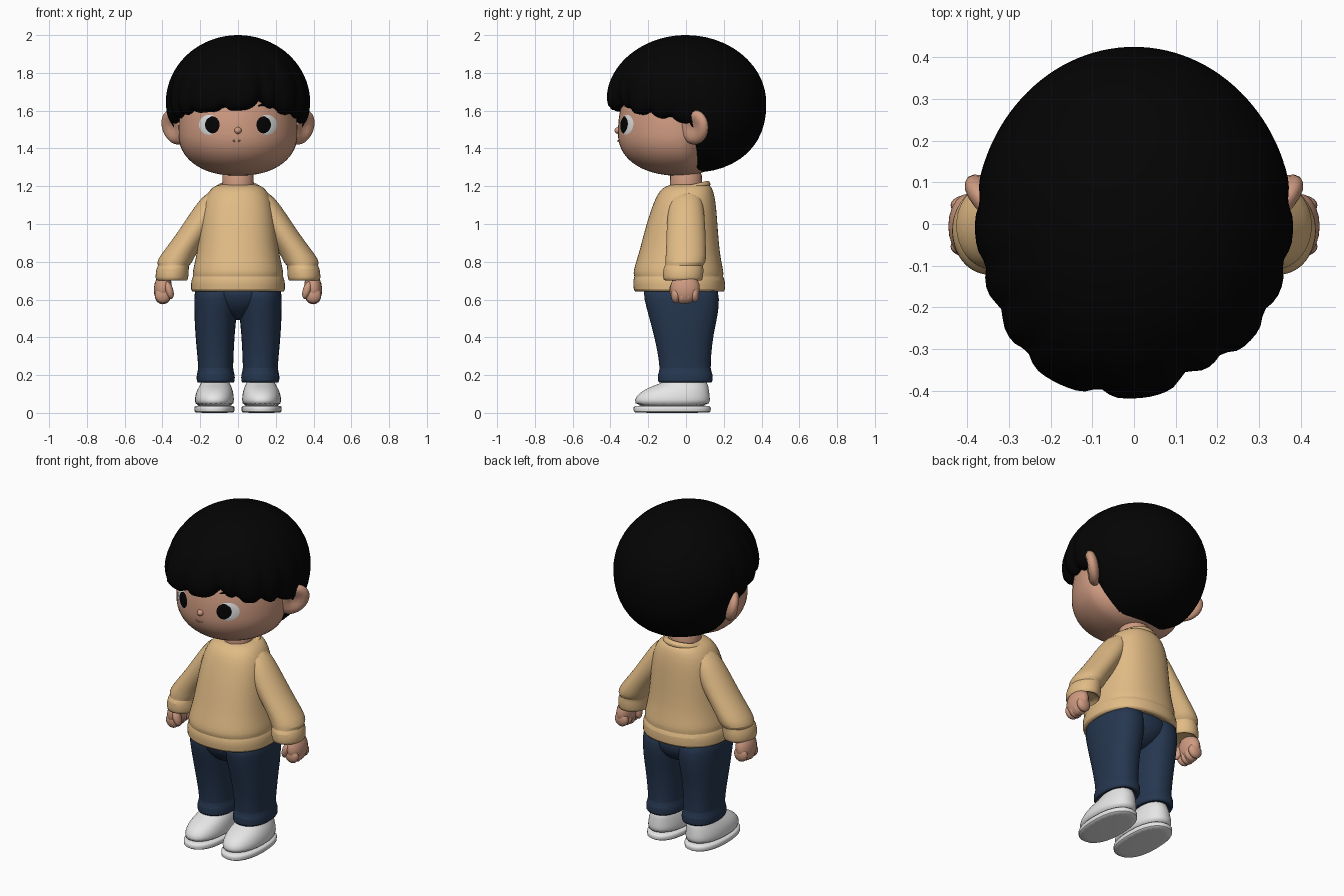
import bpy, bmesh, math
from mathutils import Matrix, Vector

cube = bpy.data.objects.get("Cube")
if cube:
    bpy.data.objects.remove(cube, do_unlink=True)


def material(name, r, g, b):
    mat = bpy.data.materials.new(name)
    mat.use_nodes = True
    mat.diffuse_color = (r, g, b, 1)
    mat.node_tree.nodes["Principled BSDF"].inputs["Base Color"].default_value = (r, g, b, 1)
    return mat


SKIN = material("skin", .62, .325, .22)
SWEATER = material("sweater tan", .75, .495, .235)
DENIM = material("dark denim", .019, .038, .08)
HAIR = material("black hair", .0012, .0012, .0012)
WHITE = material("white shoe", .79, .79, .79)
EYE_WHITE = material("eye white", .74, .74, .74)


def finish(bm, name, mat, subdivide=0, angle=50):
    """Turn a bmesh into a smooth shaded object."""
    bmesh.ops.recalc_face_normals(bm, faces=bm.faces)
    mesh = bpy.data.meshes.new(name)
    bm.to_mesh(mesh)
    bm.free()
    mesh.materials.append(mat)
    obj = bpy.data.objects.new(name, mesh)
    bpy.context.collection.objects.link(obj)
    bpy.ops.object.select_all(action='DESELECT')
    obj.select_set(True)
    bpy.context.view_layer.objects.active = obj
    bpy.ops.object.shade_smooth_by_angle(angle=math.radians(angle))
    if subdivide:
        obj.modifiers.new("Subdivision", 'SUBSURF').levels = subdivide
        obj.modifiers["Subdivision"].render_levels = subdivide
    return obj


def bridge(bm, loops):
    """Skin consecutive closed rings of vertices."""
    for low, high in zip(loops, loops[1:]):
        n = len(low)
        for i in range(n):
            j = (i + 1) % n
            bm.faces.new((low[i], low[j], high[j], high[i]))


def loft(name, mat, sections, side=1, segments=24, power=2.0, subdivide=1):
    """Stack level oval rings given as (z, centre x, centre y, radius x, radius y)."""
    bm = bmesh.new()
    loops = []
    for z, cx, cy, rx, ry in sections:
        ring = []
        for i in range(segments):
            a = math.tau * i / segments
            c, s = math.cos(a), math.sin(a)
            x = math.copysign(abs(c) ** (2 / power), c) * rx
            y = math.copysign(abs(s) ** (2 / power), s) * ry
            ring.append(bm.verts.new((side * (cx + x), cy + y, z)))
        loops.append(ring)
    bridge(bm, loops)
    bm.faces.new(loops[0])
    bm.faces.new(loops[-1])
    return finish(bm, name, mat, subdivide)


def blob(bm, centre, radii, tilt=0):
    matrix = (Matrix.Translation(centre) @ Matrix.Rotation(tilt, 4, 'Y')
              @ Matrix.Diagonal((*radii, 1)))
    return bmesh.ops.create_uvsphere(bm, u_segments=20, v_segments=12, radius=1, matrix=matrix)["verts"]


def interpolate(x, points):
    for (x0, y0), (x1, y1) in zip(points, points[1:]):
        if x <= x1:
            return y0 + (y1 - y0) * (x - x0) / (x1 - x0)
    return points[-1][1]


# Head, tapered at the back to sit inside the hair
HEAD_Z, HEAD_Y, HEAD_RX, HEAD_RY = 1.48, -.03, .315, .33


def head_scale(z):
    d = abs(z - HEAD_Z) / (.225 if z < HEAD_Z else .4)
    return max(1 - d ** 2.2, 0) ** (1 / 2.2)


def face_y(x, z):
    s = head_scale(z)
    return HEAD_Y - HEAD_RY * s * math.sqrt(max(1 - (x / (HEAD_RX * s)) ** 2, 0))


rings = []
for k in range(1, 32):
    c = -math.cos(math.pi * k / 32)
    z = HEAD_Z + c * (.225 if c < 0 else .4)
    rings.append((z, 0, HEAD_Y, HEAD_RX * head_scale(z), HEAD_RY * head_scale(z)))
head = loft("head", SKIN, rings, segments=48, subdivide=0)
for v in head.data.vertices:
    if v.co.y > 0:
        v.co.x *= 1 - 1.6 * v.co.y
        v.co.y *= .75
loft("neck", SKIN, [(1.1, 0, 0, .09, .09), (1.2, 0, 0, .082, .084), (1.32, 0, 0, .09, .09)])


def face_plate(name, mat, cx, cz, rx, rz, lift, bend=0):
    """Thin oval that follows the curve of the face."""
    bm = bmesh.new()
    loops = []
    for k in (1, .75, .5, .25, .02):
        ring = []
        for i in range(28):
            a = math.tau * i / 28
            u = k * math.cos(a)
            x, z = cx + rx * u, cz + rz * k * math.sin(a) + bend * u * u
            ring.append(bm.verts.new((x, face_y(x, z) - lift * (1 if k < 1 else .3), z)))
        loops.append(ring)
    bridge(bm, loops)
    bm.faces.new(loops[-1])
    finish(bm, name, mat)


# Face features and ears
for side, word in ((1, "left"), (-1, "right")):
    face_plate(word + "_eye_white", EYE_WHITE, side * .153, 1.525, .054, .053, .005)
    face_plate(word + "_pupil", HAIR, side * .138, 1.525, .04, .046, .009)
    face_plate(word + "_eyebrow", HAIR, side * .14, 1.632, .035, .006, .006, -.008)

    # Dished ear, turned to face partly forward
    bm = bmesh.new()
    yaw = Matrix.Rotation(math.radians(-42), 3, 'Z')
    for v in blob(bm, (0, 0, 0), (.042, .092, .092)):
        reach = math.hypot(v.co.y, v.co.z) / .092
        if v.co.x > 0 and reach < .75:
            v.co.x -= .035 * (1 - reach / .75)
        p = yaw @ v.co
        v.co = Vector((side * (.335 + p.x + .2 * p.z), .045 + p.y, 1.512 + p.z))
    finish(bm, word + "_ear", SKIN)

bm = bmesh.new()
blob(bm, (0, -.358, 1.495), (.019, .02, .018))
finish(bm, "nose", SKIN)
face_plate("mouth", SKIN, -.008, 1.438, .024, .005, .006, .006)

# Hair: domed cap with locks along the fringe and a full back
PARTINGS = (-98, -76, -60, -43, -13, 21, 37, 59, 77, 98)
EDGE = [(0, 1.605), (30, 1.595), (60, 1.575), (78, 1.55), (94, 1.53), (98, 1.43),
        (104, 1.34), (110, 1.285), (130, 1.275), (180, 1.274)]
COLUMNS, ROWS = 120, 24


def bell(x, centre, width):
    return math.exp(-((x - centre) / width) ** 2)


bm = bmesh.new()
loops = [[] for _ in range(ROWS + 3)]
for i in range(COLUMNS):
    deg = 360 * i / COLUMNS - 180
    a = math.radians(deg)
    fringe = min(max((100 - abs(deg)) / 20, 0), 1)
    groove = max(bell(deg, p, 4) for p in PARTINGS)
    bulge = .05 * bell(deg, -36, 20) - .06 * bell(deg, 28, 14)
    edge = interpolate(abs(deg), EDGE) + .022 * groove + .035 * bell(deg, 22, 11)
    end = math.acos((edge - 1.64) / .37)
    for k in range(ROWS + 3):
        t = min(max(k, .15) / ROWS, 1)
        drop = math.cos(end * t)
        power = 2 if drop > 0 else 2.3
        r = (1 - abs(drop) ** power) ** (1 / power)
        r *= 1 + (bulge - .045 * groove) * t * t - .05 * fringe * t ** 12
        z = 1.64 + (.36 if drop > 0 else .37) * drop
        narrow = 1 - .05 * max(1.6 - z, 0) / .3
        if k == ROWS:
            r *= .97
        elif k == ROWS + 1:
            r, z = r * .9, z - .004
        elif k == ROWS + 2:
            r, z = r * .7, z + .04
        loops[k].append(bm.verts.new((.383 * r * narrow * math.sin(a), -.425 * r * math.cos(a), z)))
bridge(bm, loops)
bm.faces.new(loops[0])
bm.faces.new(loops[-1])
finish(bm, "hair", HAIR, angle=70)

# Sweater body with ribbed hem and collar
loft("sweater_body", SWEATER, [
    (.66, 0, -.035, .2, .2), (.638, 0, -.035, .24, .23), (.645, 0, -.035, .253, .246),
    (.71, 0, -.037, .25, .246), (.72, 0, -.038, .238, .234), (.735, 0, -.04, .243, .242),
    (.77, 0, -.04, .238, .236), (.85, 0, -.035, .217, .214), (1, 0, -.022, .202, .19),
    (1.12, 0, -.006, .185, .165), (1.18, 0, .002, .153, .142), (1.205, 0, .015, .12, .115),
    (1.212, 0, .025, .08, .08)], power=2.3)
bpy.ops.mesh.primitive_torus_add(major_radius=.1, minor_radius=.018, major_segments=32,
                                 minor_segments=10, location=(0, .014, 1.188),
                                 rotation=(math.radians(13), 0, 0))
collar = bpy.context.object
collar.name = "sweater_collar"
collar.data.materials.append(SWEATER)
bpy.ops.object.shade_smooth()

# Trouser seat, tucked between the legs
loft("trouser_hips", DENIM, [
    (.49, 0, -.012, .03, .07), (.52, 0, -.014, .09, .14), (.57, 0, -.018, .15, .185),
    (.62, 0, -.026, .19, .2), (.7, 0, -.035, .19, .2)], power=2.4)

for side, word in ((1, "left"), (-1, "right")):
    # Sleeve with gathered end and cuff
    loft(word + "_sleeve", SWEATER, [
        (.72, .347, -.01, .07, .08), (.695, .35, -.016, .08, .098),
        (.712, .351, -.016, .089, .108), (.77, .346, -.014, .087, .108),
        (.78, .34, -.01, .08, .098), (.793, .338, -.004, .094, .108),
        (.83, .322, 0, .094, .108), (.9, .272, 0, .088, .105), (1, .202, 0, .088, .103),
        (1.1, .146, 0, .08, .093), (1.18, .1, .005, .058, .07)], side=side)

    # Fist with curled fingers and thumb
    bm = bmesh.new()
    blob(bm, (side * .398, -.005, .66), (.047, .078, .082), side * -.1)
    for k in range(4):
        blob(bm, (side * .398, -.054 + .033 * k, .618 + .005 * abs(k - 1)), (.042, .025, .043))
    blob(bm, (side * .365, -.06, .65), (.022, .028, .048), side * .3)
    finish(bm, word + "_hand", SKIN)

    # Trouser leg with turned-up cuff
    loft(word + "_trouser_leg", DENIM, [
        (.18, .118, -.004, .07, .11), (.157, .118, -.004, .092, .135),
        (.163, .118, -.004, .103, .148), (.212, .118, -.004, .102, .147),
        (.222, .118, -.004, .091, .133), (.32, .12, -.008, .098, .143),
        (.42, .122, -.013, .105, .16), (.52, .119, -.015, .113, .186),
        (.6, .116, -.022, .117, .2), (.7, .114, -.034, .116, .206)], side=side, power=2.3)

    # Shoe: sole and rounded upper
    loft(word + "_sole", WHITE, [
        (0, .125, -.073, .1, .2), (.004, .125, -.073, .107, .206),
        (.034, .125, -.073, .108, .207), (.04, .125, -.073, .102, .201)],
        side=side, power=2.3)
    loft(word + "_shoe_upper", WHITE, [
        (.03, .125, -.073, .103, .202), (.07, .125, -.073, .105, .202),
        (.1, .124, -.064, .101, .19), (.125, .122, -.048, .093, .17),
        (.145, .12, -.026, .083, .145), (.158, .12, -.01, .075, .12),
        (.19, .12, .005, .07, .1)], side=side, power=2.2)
